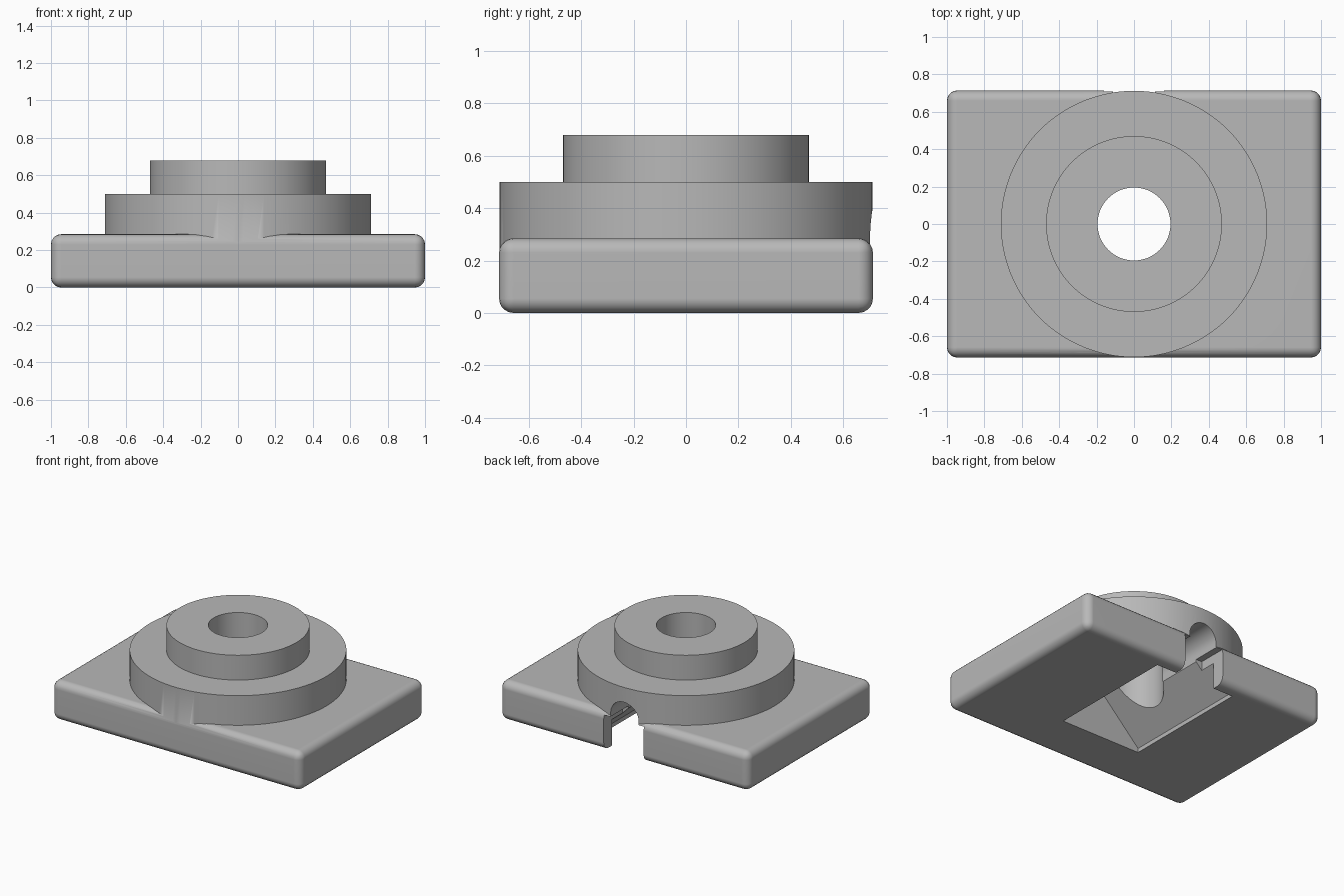
import bpy
import bmesh
import math

cube = bpy.data.objects.get("Cube")
if cube:
    bpy.data.objects.remove(cube, do_unlink=True)

grey = bpy.data.materials.new("plain_grey")
grey.use_nodes = True
colour = (0.48, 0.48, 0.48, 1)
grey.diffuse_color = colour
grey.node_tree.nodes["Principled BSDF"].inputs["Base Color"].default_value = colour


def box(name, x, y, z):
    """Box spanning the given (low, high) ranges."""
    bpy.ops.mesh.primitive_cube_add(
        size=1, location=[sum(r) / 2 for r in (x, y, z)])
    ob = bpy.context.object
    ob.name = name
    ob.scale = [r[1] - r[0] for r in (x, y, z)]
    bpy.ops.object.transform_apply(location=True, rotation=True, scale=True)
    return ob


def cylinder(name, radius, low, high, sides=96):
    """Upright cylinder on the z axis."""
    bpy.ops.mesh.primitive_cylinder_add(
        vertices=sides, radius=radius, depth=high - low,
        location=(0, 0, (low + high) / 2))
    ob = bpy.context.object
    ob.name = name
    bpy.ops.object.transform_apply(location=True, rotation=True, scale=True)
    return ob


def prism(name, profile, y0, y1):
    """Extrude an (x, z) profile along y."""
    bm = bmesh.new()
    face = bm.faces.new([bm.verts.new((x, y0, z)) for x, z in profile])
    new = bmesh.ops.extrude_face_region(bm, geom=[face])["geom"]
    bmesh.ops.translate(bm, vec=(0, y1 - y0, 0),
                        verts=[v for v in new if isinstance(v, bmesh.types.BMVert)])
    bmesh.ops.recalc_face_normals(bm, faces=bm.faces)
    mesh = bpy.data.meshes.new(name)
    bm.to_mesh(mesh)
    bm.free()
    ob = bpy.data.objects.new(name, mesh)
    bpy.context.collection.objects.link(ob)
    return ob


def apply_modifier(ob, mod):
    bpy.context.view_layer.objects.active = ob
    bpy.ops.object.modifier_apply(modifier=mod.name)


def combine(ob, other, operation):
    mod = ob.modifiers.new("combine", "BOOLEAN")
    mod.solver = "EXACT"
    mod.operation = operation
    mod.object = other
    apply_modifier(ob, mod)
    bpy.data.objects.remove(other, do_unlink=True)


# Rounded base plate
mount = box("flanged_mount", (-1, 1), (-0.714, 0.714), (0, 0.285))
bevel = mount.modifiers.new("rounding", "BEVEL")
bevel.width = 0.055
bevel.segments = 5
apply_modifier(mount, bevel)

# Stepped round boss
combine(mount, cylinder("wide_step", 0.712, 0.1, 0.5, 128), "UNION")
combine(mount, cylinder("narrow_step", 0.47, 0.4, 0.68, 128), "UNION")

# Underside pocket with a gabled ceiling
gable = [(-0.32, -0.1), (0.32, -0.1), (0.32, 0.03), (0, 0.35), (-0.32, 0.03)]
combine(mount, prism("pocket", gable, -0.34, 0.62), "DIFFERENCE")

# Vertical bore
combine(mount, cylinder("bore", 0.195, -0.2, 0.9, 64), "DIFFERENCE")

# Arched channel from the bore out through the back
steps = 32
arch = [(0.112 * math.cos(math.pi * i / steps), 0.28 + 0.112 * math.sin(math.pi * i / steps))
        for i in range(steps + 1)]
arch += [(-0.112, 0.1), (0.112, 0.1)]
combine(mount, prism("channel", arch, 0, 0.9), "DIFFERENCE")

# Wider slot through the back wall
combine(mount, box("slot", (-0.16, 0.16), (0.5, 0.9), (-0.1, 0.255)), "DIFFERENCE")

# Colour and smooth shading with crisp edges
mount.data.materials.clear()
mount.data.materials.append(grey)
bpy.ops.object.select_all(action="DESELECT")
mount.select_set(True)
bpy.context.view_layer.objects.active = mount
bpy.ops.object.shade_smooth_by_angle(angle=math.radians(30))
weighted = mount.modifiers.new("even_shading", "WEIGHTED_NORMAL")
weighted.keep_sharp = True
